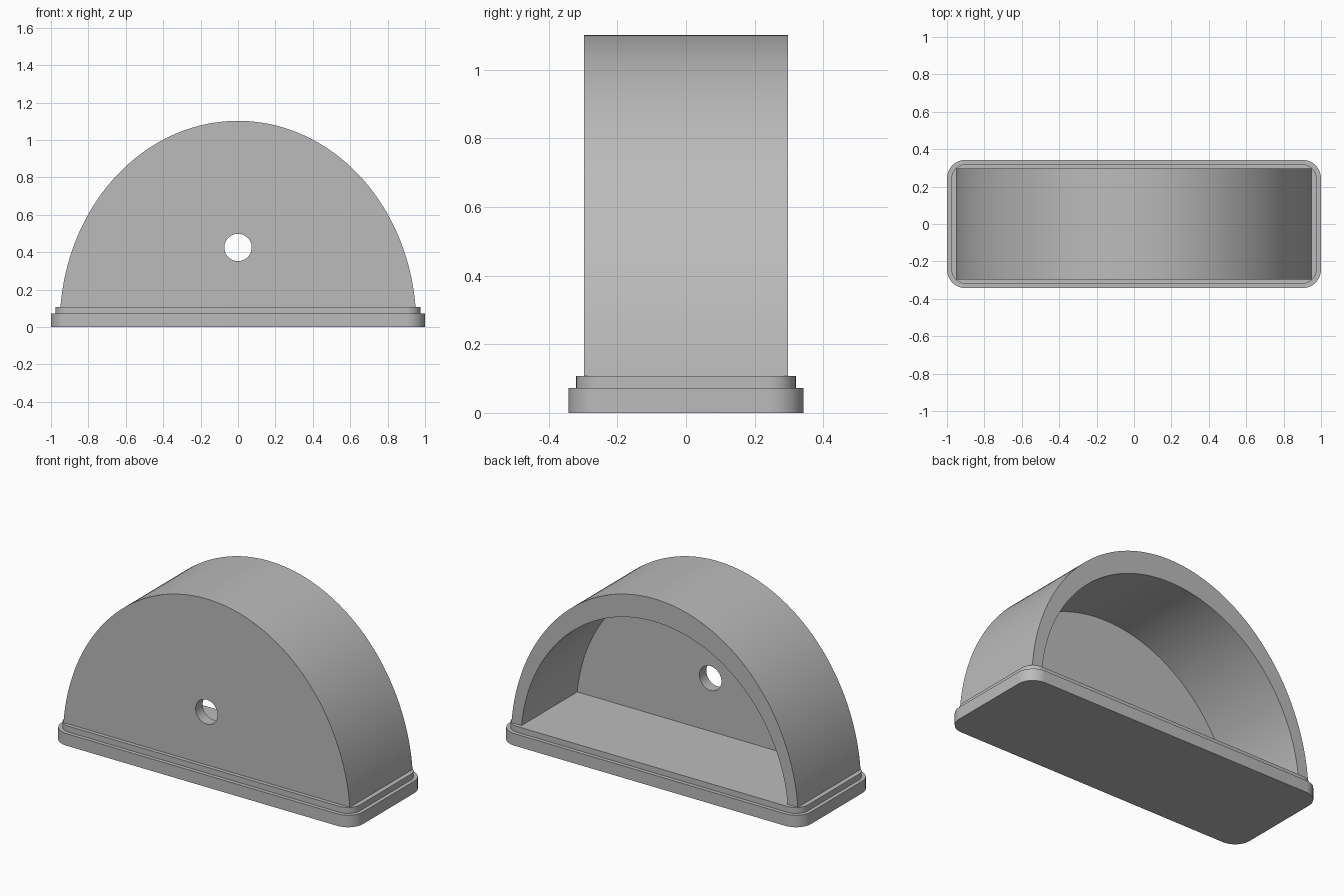
import bpy
import bmesh
from math import asin, cos, sin, pi, radians

if "Cube" in bpy.data.objects:
    bpy.data.objects.remove(bpy.data.objects["Cube"], do_unlink=True)

grey = bpy.data.materials.new("plain grey")
grey.use_nodes = True
grey.diffuse_color = (0.5, 0.5, 0.5, 1)
grey.node_tree.nodes["Principled BSDF"].inputs["Base Color"].default_value = (0.5, 0.5, 0.5, 1)


def prism(name, points, offset):
    """Extrude a closed outline of 3D points along an offset."""
    bm = bmesh.new()
    face = bm.faces.new([bm.verts.new(p) for p in points])
    result = bmesh.ops.extrude_face_region(bm, geom=[face])
    moved = [v for v in result["geom"] if isinstance(v, bmesh.types.BMVert)]
    bmesh.ops.translate(bm, verts=moved, vec=offset)
    bmesh.ops.recalc_face_normals(bm, faces=bm.faces)
    mesh = bpy.data.meshes.new(name)
    bm.to_mesh(mesh)
    bm.free()
    mesh.materials.append(grey)
    obj = bpy.data.objects.new(name, mesh)
    bpy.context.collection.objects.link(obj)
    return obj


def arch_outline(a, b, bottom, y, centre=0.01, steps=96):
    """Upper part of an ellipse, cut flat at the bottom."""
    start = asin((bottom - centre) / b)
    angles = [start + (pi - 2 * start) * i / steps for i in range(steps + 1)]
    return [(a * cos(t), y, centre + b * sin(t)) for t in angles]


def rounded_slab(name, hx, hy, r, z0, z1, steps=12):
    points = []
    for k, (sx, sy) in enumerate([(1, 1), (-1, 1), (-1, -1), (1, -1)]):
        for i in range(steps + 1):
            t = (k + i / steps) * pi / 2
            points.append((sx * (hx - r) + r * cos(t), sy * (hy - r) + r * sin(t), z0))
    return prism(name, points, (0, 0, z1 - z0))


def cut(target, cutter):
    cutter.hide_render = True
    mod = target.modifiers.new("cut", "BOOLEAN")
    mod.operation = "DIFFERENCE"
    mod.solver = "EXACT"
    mod.object = cutter
    bpy.context.view_layer.objects.active = target
    bpy.ops.object.modifier_apply(modifier=mod.name)
    bpy.data.objects.remove(cutter, do_unlink=True)


half_depth, wall = 0.297, 0.066

# Stepped base: the upper step is also the floor of the housing
base = rounded_slab("base_plate", 1.0, 0.343, 0.1, 0, 0.072)
step = rounded_slab("base_step", 0.977, 0.32, 0.08, 0.06, 0.107)

# Arched housing, open at the back
housing = prism("arched_housing", arch_outline(0.953, 1.092, 0.05, -half_depth),
                (0, 2 * half_depth, 0))
cut(housing, prism("cavity_cutter", arch_outline(0.887, 0.955, 0.08, wall - half_depth),
                   (0, 1, 0)))

# Round hole through the front wall
ring = [(0.073 * cos(2 * pi * i / 48), -0.4, 0.425 + 0.073 * sin(2 * pi * i / 48))
        for i in range(48)]
cut(housing, prism("hole_cutter", ring, (0, 0.3, 0)))

# Smooth curved walls, crisp rims
bpy.ops.object.select_all(action="DESELECT")
for obj in (base, step, housing):
    obj.select_set(True)
bpy.context.view_layer.objects.active = housing
bpy.ops.object.shade_smooth_by_angle(angle=radians(30))
